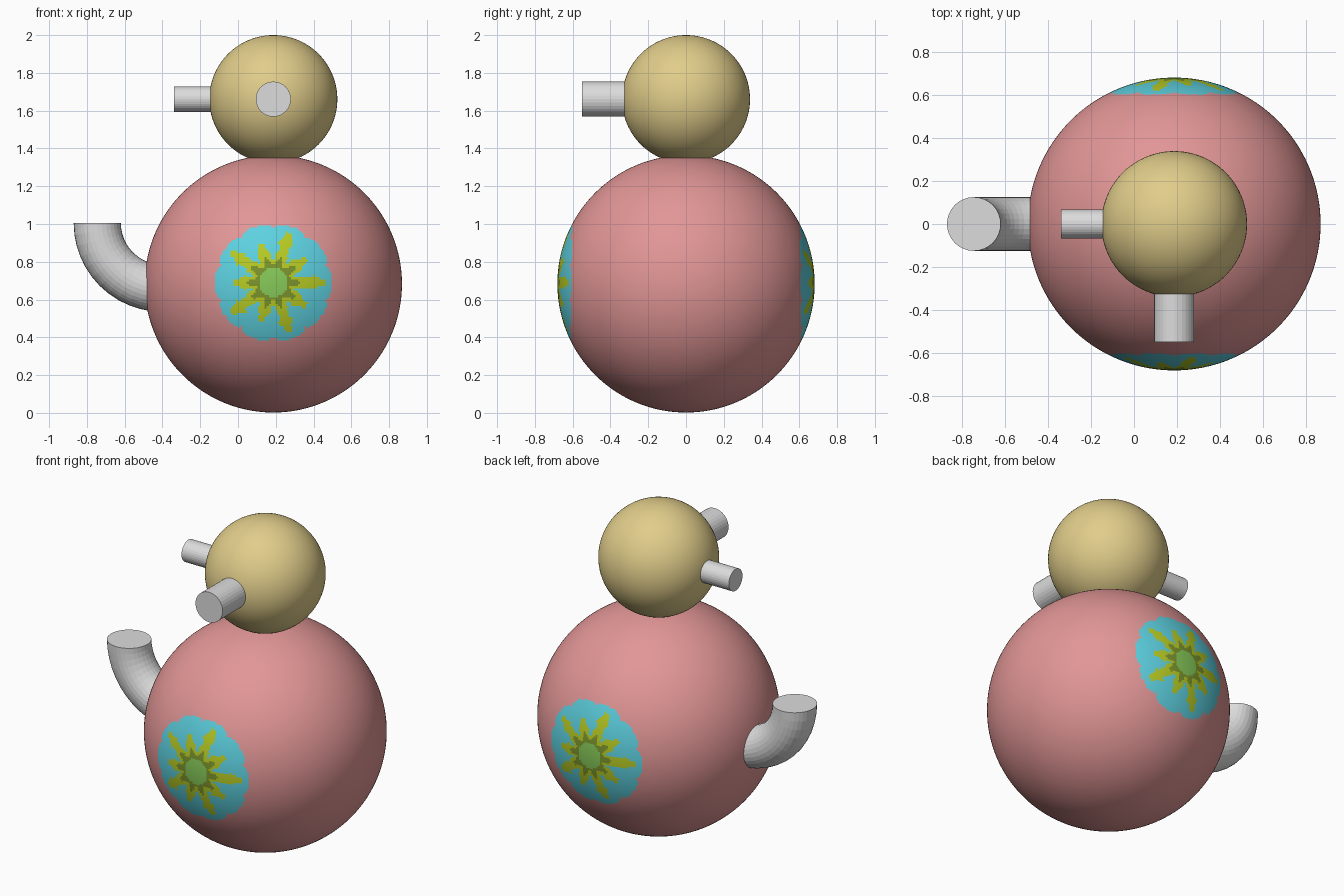
import bpy, bmesh, math
from mathutils import Vector, Matrix

if "Cube" in bpy.data.objects:
    bpy.data.objects.remove(bpy.data.objects["Cube"])

CX, BODY_R, BODY_Z = 0.187, 0.681, 0.683
HEAD_R, HEAD_Z = 0.339, 1.661


def material(name, rgb):
    m = bpy.data.materials.new(name)
    m.diffuse_color = (*rgb, 1)
    m.use_nodes = True
    m.node_tree.nodes["Principled BSDF"].inputs["Base Color"].default_value = m.diffuse_color
    return m


pink = material("pink", (0.76, 0.305, 0.305))
tan = material("tan", (0.75, 0.61, 0.255))
grey = material("light_grey", (0.72, 0.72, 0.72))
cyan = material("cyan", (0.11, 0.64, 0.75))
yellow = material("yellow_green", (0.48, 0.60, 0.017))
olive = material("olive", (0.20, 0.30, 0.026))
green = material("leaf_green", (0.24, 0.59, 0.10))


def finish(name, bm, mats, smooth=False):
    mesh = bpy.data.meshes.new(name)
    bm.to_mesh(mesh)
    bm.free()
    for m in mats:
        mesh.materials.append(m)
    for p in mesh.polygons:
        p.use_smooth = smooth
    ob = bpy.data.objects.new(name, mesh)
    bpy.context.collection.objects.link(ob)
    return ob


def ball(name, radius, z, u, v, mats, rule=None):
    bm = bmesh.new()
    bmesh.ops.create_uvsphere(bm, u_segments=u, v_segments=v, radius=radius)
    if rule:
        for f in bm.faces:
            f.material_index = rule(f.calc_center_median())
    bmesh.ops.translate(bm, verts=bm.verts, vec=(CX, 0, z))
    return finish(name, bm, mats, True)


def rod(name, start, end, radius):
    start, end = Vector(start), Vector(end)
    axis = end - start
    bm = bmesh.new()
    rot = axis.to_track_quat('Z', 'Y').to_matrix().to_4x4()
    bmesh.ops.create_cone(bm, cap_ends=True, segments=32, radius1=radius,
                          radius2=radius, depth=axis.length,
                          matrix=Matrix.Translation((start + end) / 2) @ rot)
    return finish(name, bm, [grey])


# Flower painted on the front and back of the body
def flower(c):
    if abs(c.y) < 0.5:
        return 0
    x, z = (c.x if c.y < 0 else -c.x), c.z - 0.007
    r, a = math.hypot(x, z), math.atan2(z, x)
    k = round(a / math.radians(36))
    d = a - k * math.radians(36)          # angle from the petal axis
    side = abs(r * math.sin(d))
    tip = 0.275 if k % 2 == 0 else 0.215  # long and short yellow stars
    if r > 0.285 + 0.03 * abs(math.cos(5 * d)) ** 0.5 - 0.008 * math.exp(-(d / 0.06) ** 2):
        return 0
    if r < 0.077:
        return 4
    if r < 0.115 + 0.025 * math.cos(10 * d):
        return 3
    if r < 0.155 and side < 0.034:
        return 2
    neck = tip - 0.065
    if r < neck and side < 0.026:
        return 2
    if neck <= r < neck + 0.03 and side < 0.042 - (r - neck) * 0.6:
        return 2
    if neck <= r < tip and side < 0.019:
        return 2
    return 1


ball("body", BODY_R, BODY_Z, 360, 180, [pink, cyan, yellow, olive, green], flower)
ball("head", HEAD_R, HEAD_Z, 96, 48, [tan])

# Straight pipes on the head
rod("front_pipe", (CX, -0.2, HEAD_Z), (CX, -0.55, HEAD_Z), 0.093)
rod("side_pipe", (CX - 0.2, 0, HEAD_Z), (-0.34, 0, HEAD_Z), 0.067)

# Curved pipe on the body: a swept quarter circle, running on into the body
bm = bmesh.new()
ARC_X, ARC_Z, ARC_R, PIPE_R, SIDES, STEPS = -0.40, 1.005, 0.345, 0.125, 32, 12
rings = []
for i in range(STEPS + 1):
    t = math.pi + i / STEPS * math.pi / 2
    ring = []
    for j in range(SIDES):
        s = 2 * math.pi * j / SIDES
        rad = ARC_R + PIPE_R * math.cos(s)
        ring.append(bm.verts.new((ARC_X + rad * math.cos(t), PIPE_R * math.sin(s),
                                  ARC_Z + rad * math.sin(t))))
    rings.append(ring)
for a, b in zip(rings, rings[1:]):
    for j in range(SIDES):
        n = (j + 1) % SIDES
        bm.faces.new((a[j], a[n], b[n], b[j]))
bm.faces.new(rings[0])
bm.faces.new(rings[-1])
bmesh.ops.recalc_face_normals(bm, faces=bm.faces)
finish("curved_pipe", bm, [grey])
